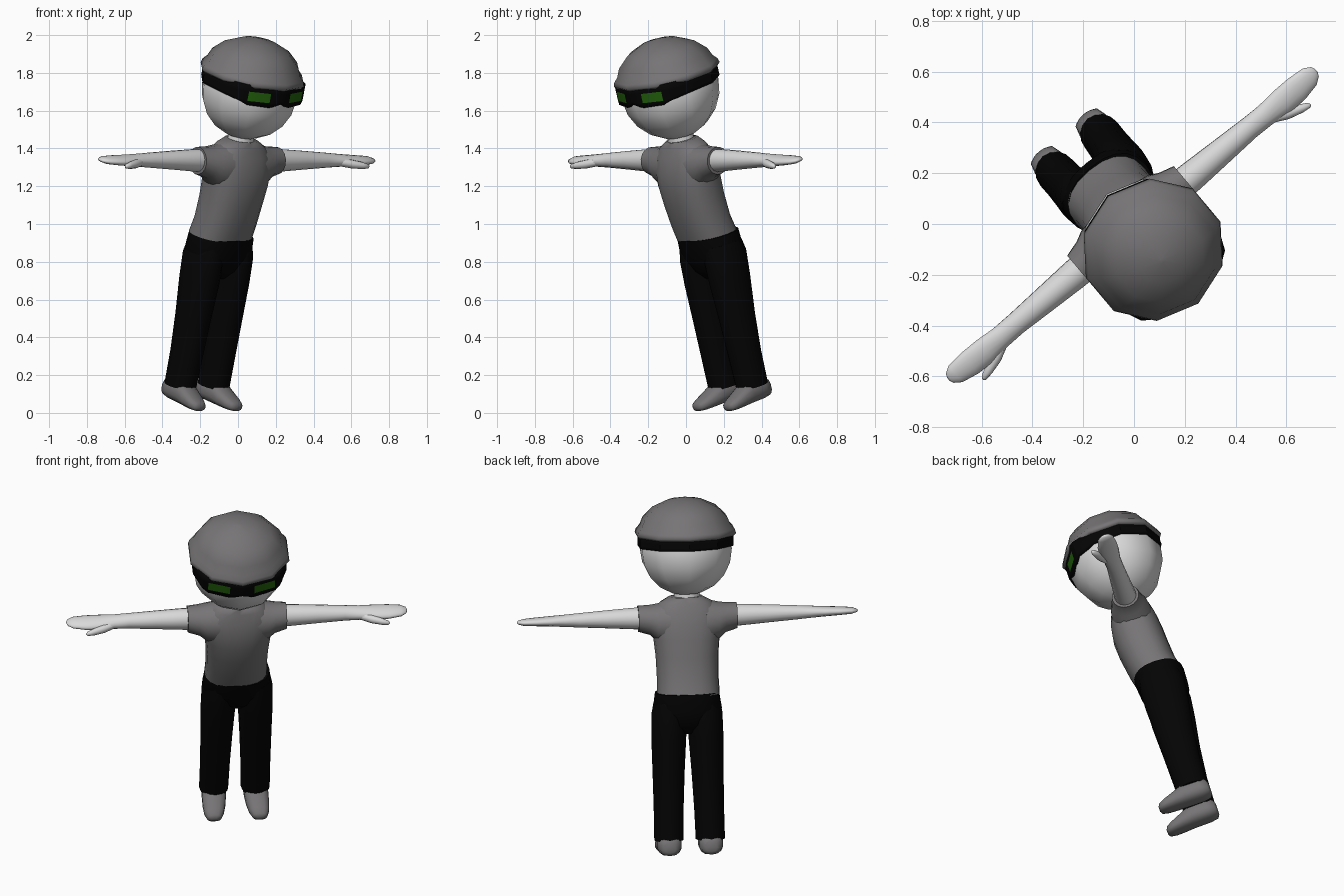
import bpy, bmesh, math
from mathutils import Matrix, Vector

# Built upright around the head centre (front = -y), then leaned and turned
POSE = (Matrix.Translation((0.06, -0.083, 1.71))
        @ Matrix.Rotation(math.radians(40), 4, 'Z')
        @ Matrix.Rotation(math.radians(16.5), 4, 'X'))


def material(name, rgb):
    m = bpy.data.materials.new(name)
    m.diffuse_color = (*rgb, 1)
    return m


SKIN = material("pale_skin", (0.70, 0.70, 0.70))
GREY = material("grey_cloth", (0.182, 0.175, 0.18))
BLACK = material("black_cloth", (0.0012, 0.0012, 0.0012))
GREEN = material("green_lens", (0.018, 0.13, 0.004))


def finish(name, bm, mats, angle=60):
    bmesh.ops.recalc_face_normals(bm, faces=bm.faces)
    me = bpy.data.meshes.new(name)
    bm.to_mesh(me)
    bm.free()
    for m in mats:
        me.materials.append(m)
    me.transform(POSE)
    me.shade_smooth()
    me.set_sharp_from_angle(angle=math.radians(angle))
    ob = bpy.data.objects.new(name, me)
    bpy.context.collection.objects.link(ob)
    return ob


def loft(name, axis, rings, mat, sides=16, power=1.0, shift=0.0, angle=60):
    """Skin ellipses along an axis; ring = (position, centre a, centre b, radius a, radius b).
    (a, b) are (z, y) along x, (x, z) along y and (x, y) along z."""
    order = {'x': (2, 1, 0), 'y': (0, 2, 1), 'z': (0, 1, 2)}[axis]
    bm = bmesh.new()
    loops = []
    for pos, ca, cb, ra, rb in rings:
        loop = []
        for k in range(sides):
            t = 2 * math.pi * k / sides - math.pi / 2
            c, s = math.cos(t), math.sin(t)
            abp = (ca + ra * math.copysign(abs(c) ** power, c),
                   cb + rb * math.copysign(abs(s) ** power, s), pos)
            co = Vector([abp[i] for i in order])
            co.x += shift
            loop.append(bm.verts.new(co))
        loops.append(loop)
    for lo, hi in zip(loops, loops[1:]):
        for k in range(sides):
            n = (k + 1) % sides
            bm.faces.new((lo[k], lo[n], hi[n], hi[k]))
    bm.faces.new(loops[0])
    bm.faces.new(loops[-1])
    return finish(name, bm, [mat], angle)


# Head: ten-sided ball
R = 0.262
loft("head", 'z', [(-R * math.cos(a), 0, 0, R * math.sin(a), R * math.sin(a))
                   for a in [math.pi * (i + 0.06) / 10.12 for i in range(11)]], SKIN, 10)

# Cap: rolled brim running up into the dome
loft("cap", 'z', [(z, 0, 0, r, r) for z, r in
                  [(0.082, 0.245), (0.072, 0.274), (0.085, 0.288), (0.108, 0.281),
                   (0.13, 0.26), (0.175, 0.24), (0.23, 0.182), (0.27, 0.095),
                   (0.284, 0.01)]], GREY, 10, angle=100)

# Goggles: strap round the head, widening in front with inset lens faces
half = [(0, -0.274, 0.0), (0.045, -0.262, -0.018), (0.067, -0.256, -0.024),
        (0.185, -0.212, -0.02), (0.215, -0.19, -0.005), (0.259, -0.085, 0.01),
        (0.259, 0.085, 0.015), (0.16, 0.22, 0.018), (0, 0.272, 0.018)]
cols = half + [(-x, y, z) for x, y, z in half[-2:0:-1]]
bm = bmesh.new()
grid = []
for x, y, low in cols:
    front = y < -0.2
    rows = (low, 0.002 if front and low < 0 else low + 0.015, 0.053, 0.09)
    grid.append([bm.verts.new((x, y, z)) for z in rows])
for i, col in enumerate(grid):
    nxt = grid[(i + 1) % len(grid)]
    for j in range(3):
        f = bm.faces.new((col[j], nxt[j], nxt[j + 1], col[j + 1]))
        f.material_index = int(j == 1 and i in (2, len(cols) - 3))
goggles = finish("goggles", bm, [BLACK, GREEN], 30)
mod = goggles.modifiers.new("thickness", 'SOLIDIFY')
mod.thickness, mod.offset = 0.02, -1

# Neck and shirt body
loft("neck", 'z', [(-0.34, 0, -0.005, 0.085, 0.08), (-0.27, 0, -0.005, 0.072, 0.07),
                   (-0.2, 0, 0, 0.07, 0.07)], SKIN)
loft("shirt", 'z', [(-0.81, 0, 0.02, 0.174, 0.138), (-0.72, 0, 0.0, 0.171, 0.138),
                    (-0.60, 0, -0.012, 0.174, 0.142), (-0.50, 0, -0.016, 0.184, 0.142),
                    (-0.42, 0, -0.014, 0.195, 0.132), (-0.35, 0, -0.01, 0.185, 0.112),
                    (-0.30, 0, -0.006, 0.145, 0.09), (-0.27, 0, -0.005, 0.092, 0.076)],
     GREY, 20, 0.85, 0.007)

# Trousers: hip block
loft("trouser_hips", 'z', [(-1.03, 0, 0.012, 0.05, 0.06), (-0.98, 0, 0.018, 0.14, 0.105),
                           (-0.90, 0, 0.022, 0.192, 0.136), (-0.80, 0, 0.02, 0.178, 0.142)],
     BLACK, 20, 0.85, 0.015)

for side, s in (("left", 1), ("right", -1)):
    # Short sleeve flaring into the shirt
    loft(side + "_sleeve", 'x', [(s * x, z, y, rz, ry) for x, z, y, rz, ry in
                                 [(0.10, -0.42, -0.01, 0.13, 0.115),
                                  (0.17, -0.412, -0.01, 0.105, 0.108),
                                  (0.21, -0.397, -0.01, 0.084, 0.092),
                                  (0.274, -0.388, -0.01, 0.073, 0.076)]], GREY)
    # Arm and flat mitten hand
    loft(side + "_arm", 'x', [(s * x, z, y, rz, ry) for x, z, y, rz, ry in
                              [(0.20, -0.388, -0.01, 0.062, 0.062),
                               (0.30, -0.386, -0.01, 0.06, 0.06),
                               (0.45, -0.385, -0.01, 0.05, 0.053),
                               (0.60, -0.385, -0.01, 0.04, 0.046),
                               (0.68, -0.385, -0.012, 0.034, 0.047),
                               (0.76, -0.385, -0.014, 0.028, 0.056),
                               (0.84, -0.385, -0.012, 0.023, 0.055),
                               (0.91, -0.385, -0.008, 0.018, 0.044),
                               (0.938, -0.385, -0.006, 0.01, 0.025),
                               (0.945, -0.385, -0.006, 0.003, 0.008)]], SKIN)
    loft(side + "_thumb", 'x', [(s * x, z, y, rz, ry) for x, z, y, rz, ry in
                                [(0.67, -0.388, -0.03, 0.02, 0.02),
                                 (0.74, -0.390, -0.062, 0.023, 0.026),
                                 (0.80, -0.392, -0.085, 0.019, 0.02),
                                 (0.835, -0.393, -0.097, 0.012, 0.012),
                                 (0.842, -0.393, -0.099, 0.003, 0.003)]], SKIN, 10)
    # Trouser leg
    loft(side + "_trouser_leg", 'z', [(z, s * x, y, rx, ry) for z, x, y, rx, ry in
                                      [(-1.63, 0.115, -0.01, 0.081, 0.09),
                                       (-1.45, 0.112, -0.008, 0.083, 0.094),
                                       (-1.25, 0.108, 0.0, 0.089, 0.105),
                                       (-1.05, 0.103, 0.012, 0.097, 0.122),
                                       (-0.92, 0.100, 0.02, 0.097, 0.128),
                                       (-0.85, 0.096, 0.02, 0.087, 0.117)]], BLACK, shift=0.018)
    # Shoe, heel to toe
    loft(side + "_shoe", 'y', [(y, s * x, z, rx, rz) for y, x, z, rx, rz in
                               [(0.084, 0.115, -1.66, 0.03, 0.03),
                                (0.072, 0.115, -1.658, 0.056, 0.05),
                                (0.03, 0.115, -1.652, 0.068, 0.062),
                                (-0.06, 0.117, -1.654, 0.068, 0.06),
                                (-0.12, 0.121, -1.67, 0.064, 0.045),
                                (-0.175, 0.125, -1.682, 0.055, 0.033),
                                (-0.21, 0.127, -1.688, 0.04, 0.024),
                                (-0.22, 0.128, -1.69, 0.018, 0.01)]], GREY, 14, 0.8, 0.018)
